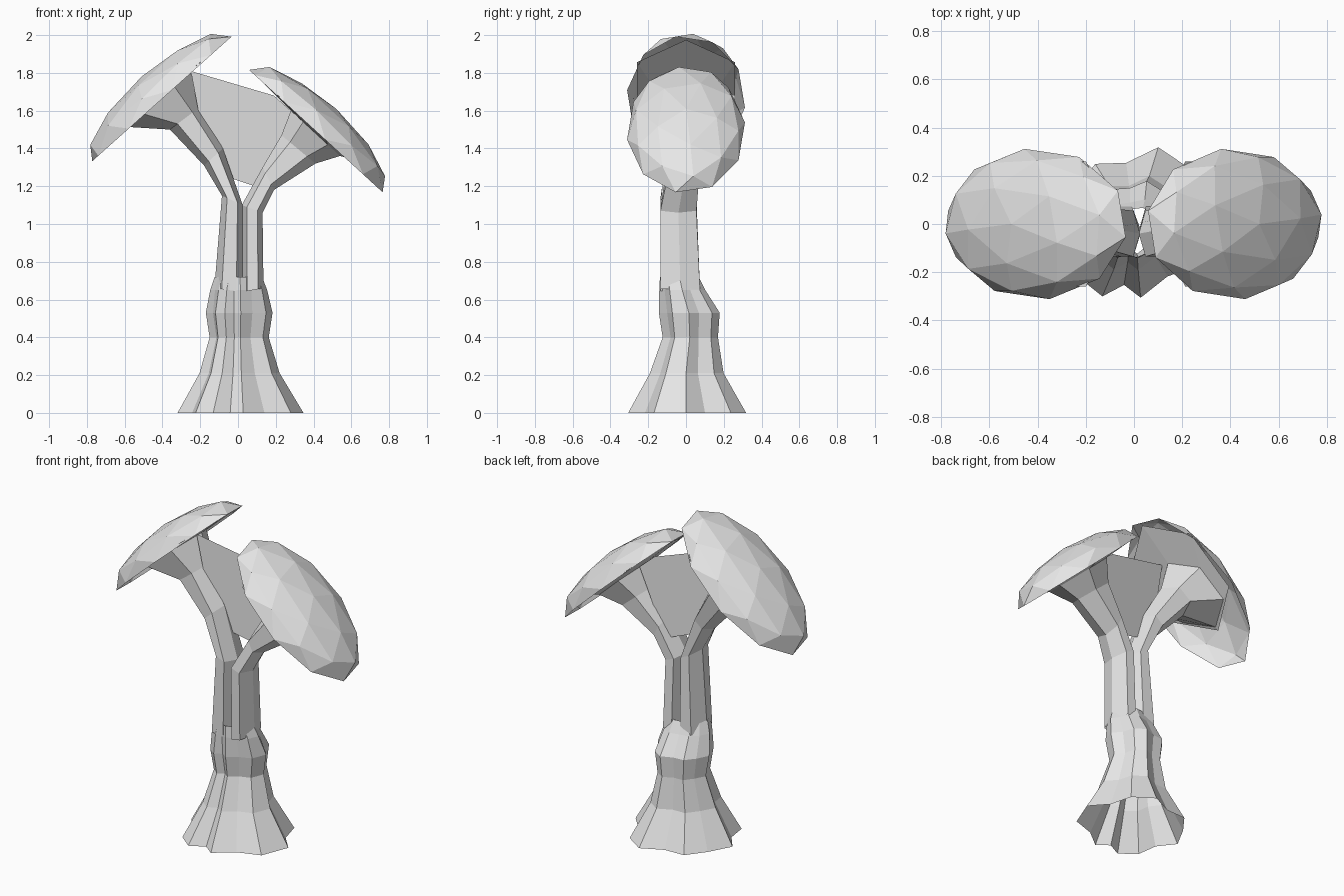
import bpy, bmesh
from math import sin, cos, pi, radians
from mathutils import Matrix, Vector

cube = bpy.data.objects.get("Cube")
if cube:
    bpy.data.objects.remove(cube, do_unlink=True)

# One plain colour
grey = bpy.data.materials.new("pale_grey")
grey.use_nodes = True
grey.diffuse_color = (0.8, 0.8, 0.8, 1)
grey.node_tree.nodes["Principled BSDF"].inputs["Base Color"].default_value = (0.8, 0.8, 0.8, 1)


def finish(name, bm):
    bmesh.ops.recalc_face_normals(bm, faces=bm.faces)
    mesh = bpy.data.meshes.new(name)
    bm.to_mesh(mesh)
    bm.free()
    mesh.materials.append(grey)
    obj = bpy.data.objects.new(name, mesh)
    bpy.context.collection.objects.link(obj)


def loft(name, rings):
    """Skin a stack of equal-sized point rings, open at both ends."""
    bm = bmesh.new()
    loops = [[bm.verts.new(p) for p in ring] for ring in rings]
    n = len(loops[0])
    for low, high in zip(loops, loops[1:]):
        for i in range(n):
            j = (i + 1) % n
            bm.faces.new((low[i], low[j], high[j], high[i]))
    finish(name, bm)


# Flared trunk: irregular lobes as (angle, reach), then levels as
# z, x radius, y radius, y centre, lobe depth
lobes = [(0, 1.05), (22, .84), (48, 1), (73, 1.04), (97, .8), (122, .92), (150, .86),
         (180, .97), (203, .8), (226, .98), (247, 1.02), (261, .8), (275, .96),
         (302, .8), (328, 1)]
levels = [(0, .33, .32, 0, 1), (.21, .21, .2, 0, 1), (.4, .155, .15, .02, 1),
          (.53, .175, .165, .015, .9), (.65, .15, .125, -.02, .6), (.72, .125, .105, -.035, .4)]
trunk = []
for z, rx, ry, cy, depth in levels:
    ring = []
    for angle, reach in lobes:
        a, k = radians(angle), 1 + (reach - 1) * depth
        ring.append((rx * k * cos(a), cy + ry * k * sin(a), z))
    trunk.append(ring)
loft("trunk", trunk)


# Stems: outer point (x, z), inner point (x, z), y half width, y centre;
# the last section spreads out under the cap
def stem(name, sections):
    rings = []
    for ox, oz, ix, iz, w, cy in sections:
        outer, inner = Vector((ox, cy, oz)), Vector((ix, cy, iz))
        mid, half = (outer + inner) / 2, (outer - inner) / 2
        rings.append([mid + half * cos(k * pi / 3) + Vector((0, w * sin(k * pi / 3), 0))
                      for k in range(6)])
    loft(name, rings)


stem("right_stem", [(-.125, .66, .03, .64, .12, -.03), (-.085, 1.15, .025, 1.1, .11, -.04),
                    (-.18, 1.31, -.08, 1.4, .1, -.02), (-.36, 1.5, -.2, 1.62, .13, 0),
                    (-.6, 1.515, -.25, 1.8, .2, 0), (-.62, 1.5, -.06, 1.975, .3, 0)])
stem("left_stem", [(.135, .66, .02, .64, .12, -.03), (.13, 1.06, .02, 1.1, .11, -.04),
                   (.19, 1.18, .13, 1.3, .1, -.02), (.41, 1.32, .23, 1.47, .12, 0),
                   (.54, 1.36, .28, 1.6, .2, 0), (.58, 1.35, .09, 1.79, .3, 0)])

# Thin web stretched slightly askew between the stems
bm = bmesh.new()
outline = [(-.25, 1.81), (.19, 1.68), (.28, 1.6), (.19, 1.36),
           (.09, 1.2), (-.03, 1.24), (-.12, 1.4), (-.21, 1.6)]
bm.faces.new([bm.verts.new((x, .2 * x, z)) for x, z in outline])
finish("web", bm)


# Tilted faceted caps: hollow flattened half domes
def cap(name, centre, length, tilt, turn):
    bm = bmesh.new()
    bmesh.ops.create_icosphere(bm, subdivisions=2, radius=1)
    bmesh.ops.delete(bm, geom=[v for v in bm.verts if v.co.z < -.01], context='VERTS')
    bm.transform(Matrix.Translation(centre) @ Matrix.Rotation(radians(turn), 4, 'Z')
                 @ Matrix.Rotation(radians(tilt), 4, 'Y')
                 @ Matrix.Diagonal((length, .315, .16, 1))
                 @ Matrix.Rotation(radians(8), 4, 'Z'))
    finish(name, bm)


cap("left_cap", (.412, 0, 1.492), .487, 42.5, 0)
cap("right_cap", (-.403, 0, 1.662), .502, 41.8, 180)
